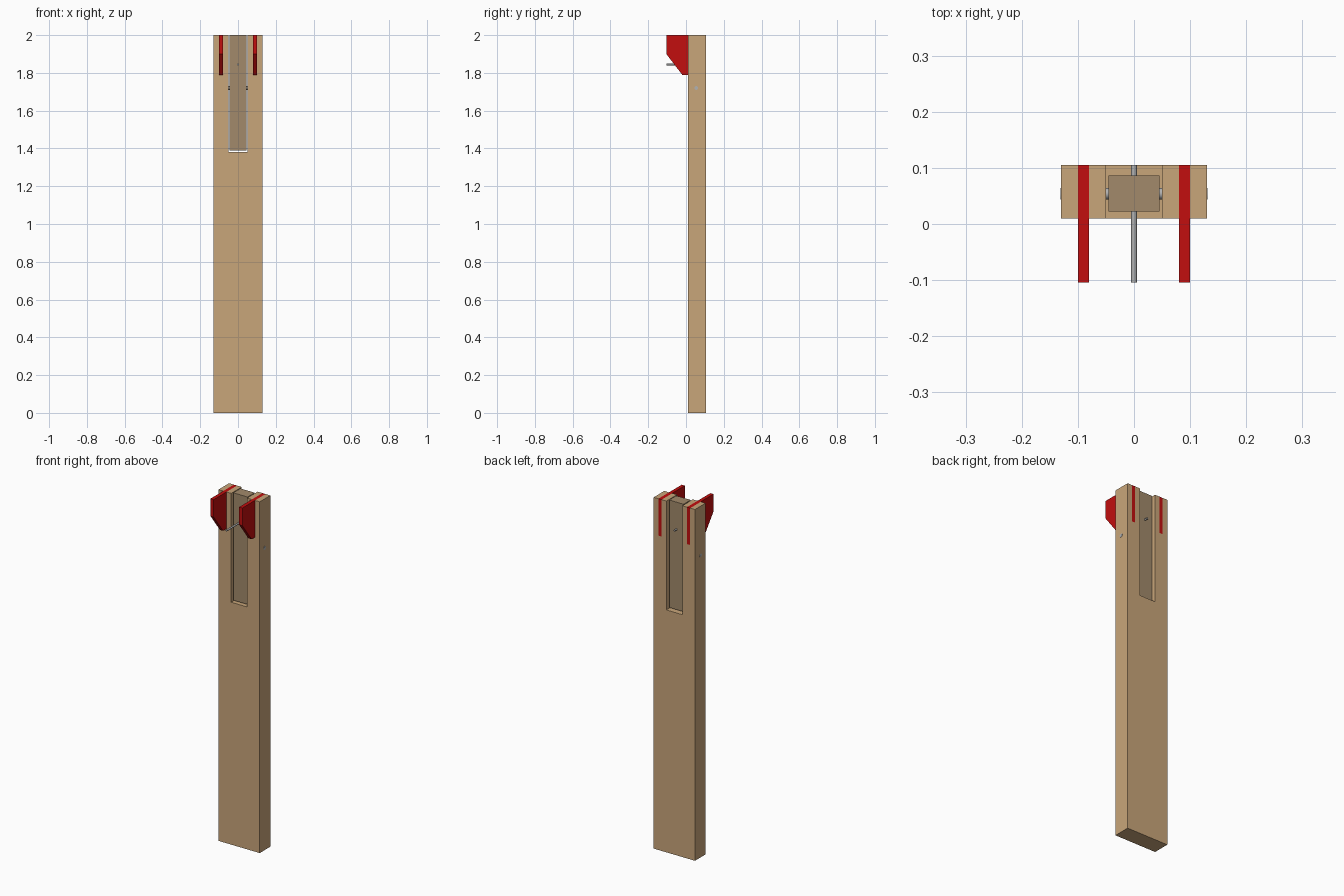
import bpy, bmesh, math
from mathutils import Vector

cube = bpy.data.objects.get("Cube")
if cube:
    bpy.data.objects.remove(cube)


def material(name, rgb):
    # sRGB bytes to linear values
    lin = [((c / 255 + 0.055) / 1.055) ** 2.4 for c in rgb]
    m = bpy.data.materials.new(name)
    m.use_nodes = True
    m.diffuse_color = (*lin, 1)
    m.node_tree.nodes["Principled BSDF"].inputs["Base Color"].default_value = (*lin, 1)
    return m


wood = material("light wood", (201, 166, 122))
dark_wood = material("dark wood", (162, 138, 107))
red = material("red", (194, 14, 14))
steel = material("steel", (178, 178, 178))


def finish(name, bm, mat):
    bmesh.ops.recalc_face_normals(bm, faces=bm.faces)
    me = bpy.data.meshes.new(name)
    bm.to_mesh(me)
    bm.free()
    me.materials.append(mat)
    ob = bpy.data.objects.new(name, me)
    bpy.context.collection.objects.link(ob)
    return ob


def prism(name, outline, depth, mat):
    """Extrude a closed outline of 3D points along the depth vector."""
    bm = bmesh.new()
    face = bm.faces.new([bm.verts.new(p) for p in outline])
    ext = bmesh.ops.extrude_face_region(bm, geom=[face])["geom"]
    verts = [v for v in ext if isinstance(v, bmesh.types.BMVert)]
    bmesh.ops.translate(bm, verts=verts, vec=depth)
    return finish(name, bm, mat)


def rod(name, start, end, radius, mat):
    start, end = Vector(start), Vector(end)
    axis = end - start
    bm = bmesh.new()
    bmesh.ops.create_cone(bm, cap_ends=True, segments=24, radius1=radius,
                          radius2=radius, depth=axis.length)
    bmesh.ops.rotate(bm, verts=bm.verts, matrix=axis.to_track_quat('Z', 'Y').to_matrix())
    bmesh.ops.translate(bm, verts=bm.verts, vec=(start + end) / 2)
    ob = finish(name, bm, mat)
    bpy.ops.object.select_all(action='DESELECT')
    ob.select_set(True)
    bpy.context.view_layer.objects.active = ob
    bpy.ops.object.shade_smooth_by_angle(angle=math.radians(40))
    return ob


FRONT, BACK, TOP = 0.01, 0.105, 2.0
SLOT_Z, FIN_Z = 1.38, 1.79

# Post: half outline with a fin notch and the central slot, mirrored in x
half = [(0.13, 0), (0.13, TOP), (0.10, TOP), (0.10, FIN_Z), (0.08, FIN_Z),
        (0.08, TOP), (0.05, TOP), (0.05, SLOT_Z)]
outline = half + [(-x, z) for x, z in reversed(half)]
prism("post", [(x, FRONT, z) for x, z in outline], (0, BACK - FRONT, 0), wood)

# Swinging lever inside the slot
prism("lever", [(x, 0.022, z) for x, z in
                [(-0.045, 1.388), (0.045, 1.388), (0.045, TOP), (-0.045, TOP)]],
      (0, 0.064, 0), dark_wood)

# Red fins through the post, flush with its back and top
fin = [(-0.104, TOP), (-0.104, 1.90), (-0.02, FIN_Z), (BACK, FIN_Z), (BACK, TOP)]
for side, x in (("left", 0.08), ("right", -0.10)):
    prism(side + "_fin", [(x, y, z) for y, z in fin], (0.02, 0, 0), red)

# Pivot pin across the post and the striker rod through the lever
rod("pivot_pin", (-0.131, 0.054, 1.72), (0.131, 0.054, 1.72), 0.01, steel)
rod("striker_rod", (0, -0.104, 1.845), (0, BACK, 1.845), 0.005, steel)
